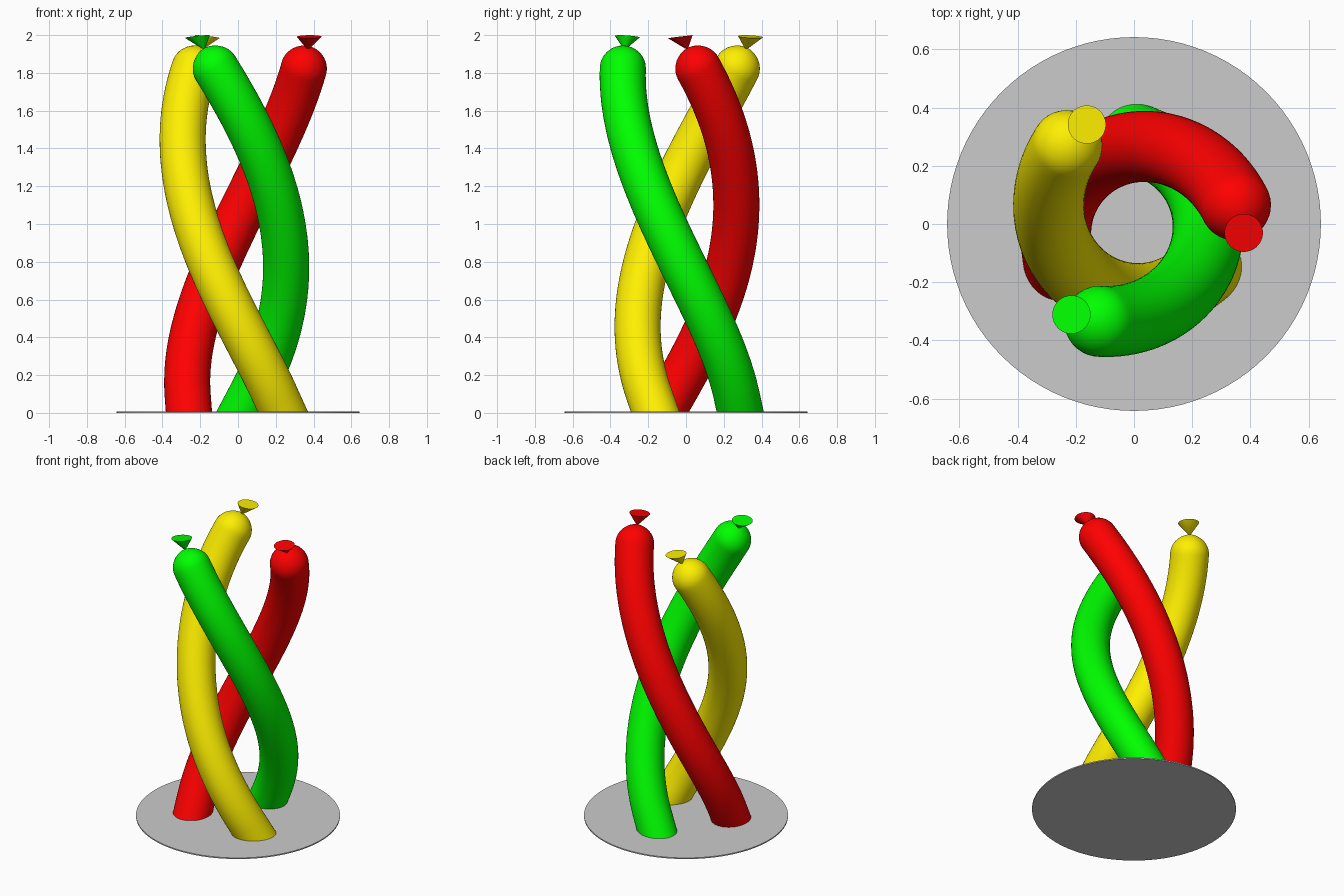
import bpy, bmesh, math
from mathutils import Vector, Matrix

if "Cube" in bpy.data.objects:
    bpy.data.objects.remove(bpy.data.objects["Cube"])

SIDES = 40
TUBE_R = 0.122
Z_START, Z_END = 0.09, 1.825


def path(z, a0):
    # clockwise spiral, slightly faster in its lower half
    r = 0.254 + 0.073 * (z - 0.65) ** 2
    a = a0 - math.radians(107 * z + 6.5 * math.sin(math.pi * z / 1.9))
    return Vector((r * math.cos(a), r * math.sin(a), z))


def frame(z, a0):
    # centre, tangent and two normals of the spiral
    p = path(z, a0)
    t = (path(z + 0.001, a0) - path(z - 0.001, a0)).normalized()
    u = Vector((p.x, p.y, 0))
    u = (u - t * u.dot(t)).normalized()
    return p, t, u, t.cross(u)


def finish(bm, name, mat=None, angle=40):
    bmesh.ops.recalc_face_normals(bm, faces=bm.faces)
    me = bpy.data.meshes.new(name)
    bm.to_mesh(me)
    bm.free()
    ob = bpy.data.objects.new(name, me)
    bpy.context.collection.objects.link(ob)
    if mat:
        me.materials.append(mat)
    bpy.ops.object.select_all(action='DESELECT')
    ob.select_set(True)
    bpy.context.view_layer.objects.active = ob
    bpy.ops.object.shade_smooth_by_angle(angle=math.radians(angle))
    return ob


def tube(name, a0, mat):
    bm = bmesh.new()
    rings = []

    def ring(c, u, v, r):
        rings.append([bm.verts.new(c + r * (math.cos(k) * u + math.sin(k) * v))
                      for k in (2 * math.pi * i / SIDES for i in range(SIDES))])

    # foot ring slid along the tangent onto the base
    p, t, u, v = frame(Z_START, a0)
    ring(p, u, v, TUBE_R)
    for vert in rings[0]:
        vert.co -= t * ((vert.co.z - 0.004) / t.z)
    # spiral body
    n = 60
    for i in range(n + 1):
        p, t, u, v = frame(Z_START + (Z_END - Z_START) * i / n, a0)
        ring(p, u, v, TUBE_R)
    # rounded end
    for i in range(1, 10):
        k = math.pi / 2 * i / 10
        ring(p + t * TUBE_R * math.sin(k), u, v, TUBE_R * math.cos(k) ** 1.1)
    for a, b in zip(rings, rings[1:]):
        for i in range(SIDES):
            j = (i + 1) % SIDES
            bm.faces.new((a[i], a[j], b[j], b[i]))
    tip = bm.verts.new(p + t * TUBE_R)
    for i in range(SIDES):
        bm.faces.new((rings[-1][i], rings[-1][(i + 1) % SIDES], tip))
    bm.faces.new(rings[0][::-1])
    finish(bm, name, mat)


def knot(name, a, mat):
    # flared cone, tilted slightly in the direction of the twist
    bm = bmesh.new()
    bmesh.ops.create_cone(bm, cap_ends=True, segments=32, radius1=0.008,
                          radius2=0.066, depth=0.066)
    for vert in bm.verts:
        if vert.co.z < 0:
            vert.co.y += 0.026
            vert.co.x -= 0.008
    m = (Matrix.Rotation(a, 4, 'Z') @ Matrix.Translation((0.378, 0, 1.959))
         @ Matrix.Rotation(math.radians(7), 4, 'X'))
    bmesh.ops.transform(bm, matrix=m, verts=bm.verts)
    finish(bm, name, mat)


# round base plate
bm = bmesh.new()
bmesh.ops.create_cone(bm, cap_ends=True, segments=96, radius1=0.642, radius2=0.642,
                      depth=0.008, matrix=Matrix.Translation((0, 0, 0.004)))
finish(bm, "base_plate")

# three twisted balloons with knots
for label, deg, col in (("red", 206.5, (1, 0, 0, 1)),
                        ("green", 86.5, (0, 1, 0, 1)),
                        ("yellow", -33.5, (1, 0.87, 0, 1))):
    mat = bpy.data.materials.new(label)
    mat.diffuse_color = col
    mat.use_nodes = True
    mat.node_tree.nodes["Principled BSDF"].inputs["Base Color"].default_value = mat.diffuse_color
    tube(label + "_balloon", math.radians(deg), mat)
    knot(label + "_knot", math.radians(deg - 210.5), mat)
